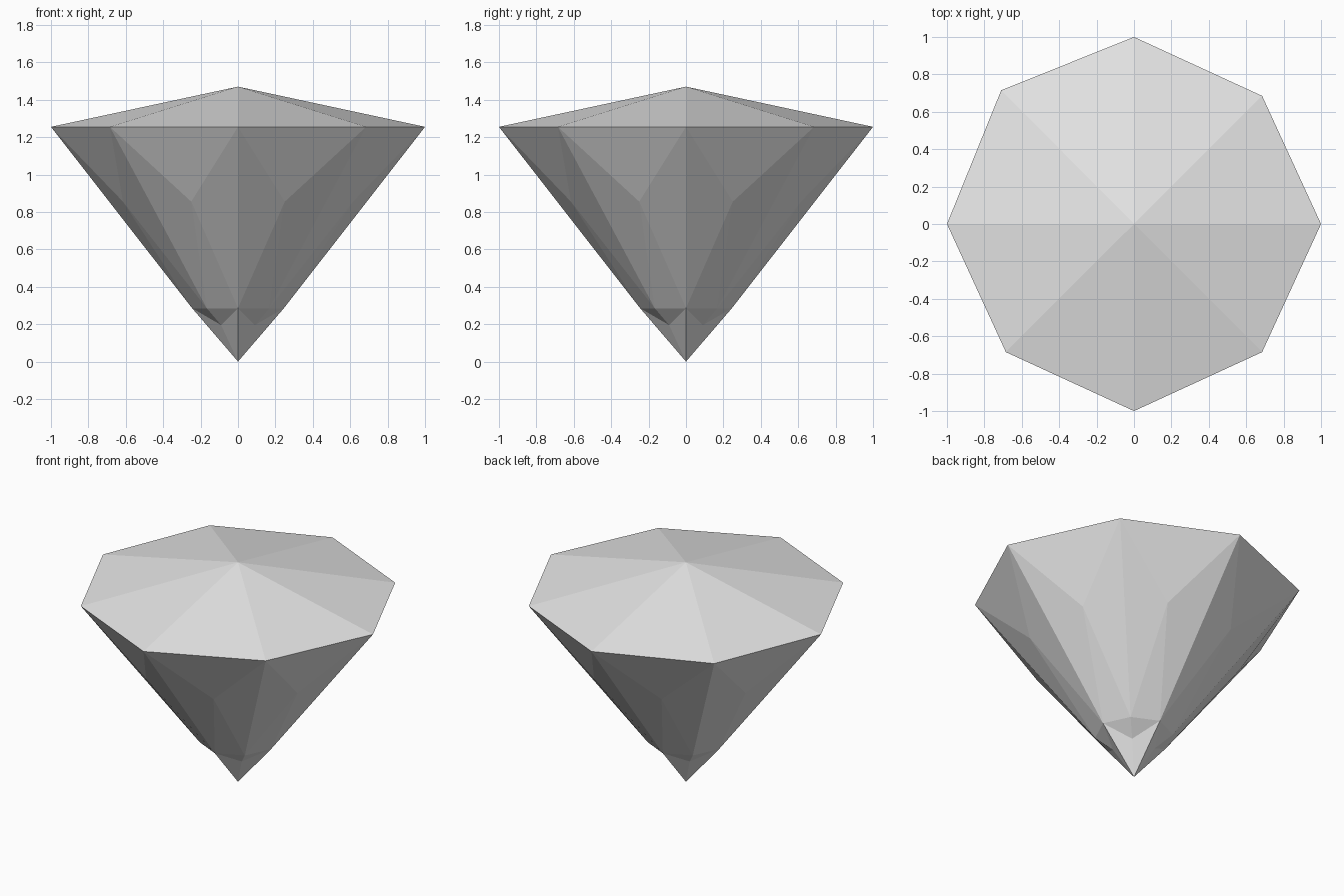
import bpy
import bmesh

cube = bpy.data.objects.get("Cube")
if cube:
    bpy.data.objects.remove(cube, do_unlink=True)

# Material
grey = bpy.data.materials.new("pale_grey")
grey.use_nodes = True
colour = (0.8, 0.8, 0.8, 1.0)
grey.diffuse_color = colour
grey.node_tree.nodes["Principled BSDF"].inputs["Base Color"].default_value = colour

bm = bmesh.new()


def turn(x, y, z, quarter):
    """Add a vertex turned by a number of quarter turns about z."""
    for _ in range(quarter):
        x, y = -y, x
    return bm.verts.new((x, y, z))


def ring(x, y, z):
    return [turn(x, y, z, q) for q in range(4)]


# Tips, girdle, pavilion and culet rings
top = bm.verts.new((0, 0, 1.47))
tip = bm.verts.new((0, 0, 0))
girdle = ring(1, 0, 1.255)
corner = ring(0.685, 0.685, 1.255)
mid_a = ring(0.615, 0.25, 0.855)
mid_b = ring(0.25, 0.615, 0.855)
neck = ring(0.245, 0, 0.285)
neck_corner = ring(0.167, 0.167, 0.285)
notch = ring(0.09, 0.09, 0.195)

# One corner of the girdle is pulled slightly outward
corner[1].co.x, corner[1].co.y = -0.71, 0.715

for q in range(4):
    n = (q + 1) % 4
    # Each side of the quarter: axis point, middle point, lower point
    for g, m, k in ((girdle[q], mid_a[q], neck[q]),
                    (girdle[n], mid_b[q], neck[n])):
        c, d, w = corner[q], neck_corner[q], notch[q]
        for tri in ((top, g, c),              # crown
                    (g, m, c), (g, k, m),     # upper pavilion
                    (m, k, d), (c, m, d),     # lower pavilion
                    (d, k, w), (w, k, tip)):  # notched point
            bm.faces.new(tri)

bmesh.ops.recalc_face_normals(bm, faces=bm.faces)
mesh = bpy.data.meshes.new("cut_gem")
bm.to_mesh(mesh)
bm.free()
mesh.materials.append(grey)
gem = bpy.data.objects.new("cut_gem", mesh)
bpy.context.collection.objects.link(gem)
